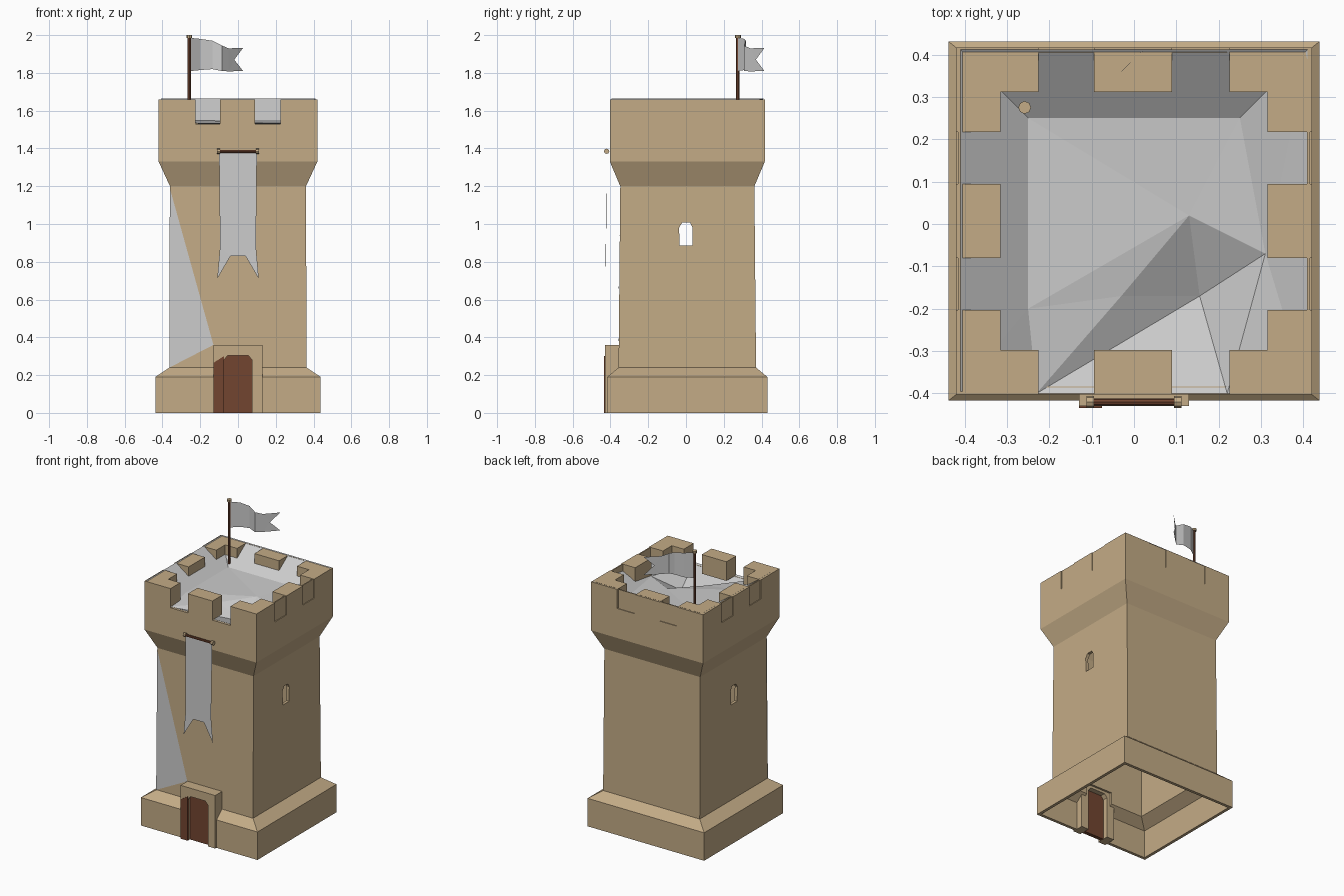
import bpy, bmesh, math
from mathutils import Vector

if "Cube" in bpy.data.objects:
    bpy.data.objects.remove(bpy.data.objects["Cube"])


def material(name, rgb):
    m = bpy.data.materials.new(name)
    m.diffuse_color = (*rgb, 1)
    m.use_nodes = True
    m.node_tree.nodes["Principled BSDF"].inputs["Base Color"].default_value = m.diffuse_color
    return m


STONE = material("stone", (0.55, 0.41, 0.24))
WOOD = material("wood", (0.17, 0.06, 0.03))


def mesh(name, verts, faces, mat=None):
    bm = bmesh.new()
    vs = [bm.verts.new(v) for v in verts]
    for f in faces:
        bm.faces.new([vs[i] for i in f])
    bmesh.ops.recalc_face_normals(bm, faces=bm.faces)
    me = bpy.data.meshes.new(name)
    bm.to_mesh(me)
    bm.free()
    ob = bpy.data.objects.new(name, me)
    bpy.context.collection.objects.link(ob)
    if mat:
        me.materials.append(mat)
    return ob


def prism(name, pts, axis, a, b, mat=None):
    """Extrude a 2D outline along an axis from a to b."""
    def put(p, d):
        v = list(p)
        v.insert(axis, d)
        return v
    n = len(pts)
    verts = [put(p, a) for p in pts] + [put(p, b) for p in pts]
    faces = [range(n), range(n, 2 * n)]
    faces += [(i, (i + 1) % n, n + (i + 1) % n, n + i) for i in range(n)]
    return mesh(name, verts, faces, mat)


def rect(x0, x1, y0, y1):
    return [(x0, y0), (x1, y0), (x1, y1), (x0, y1)]


def rod(name, p, q, r, mat, sides=8):
    p, q = Vector(p), Vector(q)
    bpy.ops.mesh.primitive_cylinder_add(vertices=sides, radius=r, depth=(q - p).length, location=(p + q) / 2)
    ob = bpy.context.object
    ob.rotation_euler = (q - p).to_track_quat('Z', 'Y').to_euler()
    ob.name = name
    ob.data.materials.append(mat)


def cut(ob, cutter):
    m = ob.modifiers.new("cut", 'BOOLEAN')
    m.operation, m.object, m.solver = 'DIFFERENCE', cutter, 'EXACT'
    cutter.hide_render = True
    cutter.display_type = 'WIRE'


# Hollow tower wall: outer rings going up, inner rings coming down
CY = 0.007
outer = [(0.438, 0.424, 0), (0.438, 0.424, 0.19), (0.363, 0.364, 0.24),
         (0.36, 0.355, 1.2), (0.42, 0.41, 1.33), (0.42, 0.41, 1.53)]
rings = outer + [(x - 0.02, y - 0.02, z) for x, y, z in reversed(outer)]
verts = [(sx * x, CY + sy * y, z) for x, y, z in rings
         for sx, sy in ((-1, -1), (1, -1), (1, 1), (-1, 1))]
n = len(rings)
faces = [(4 * i + k, 4 * i + (k + 1) % 4, 4 * ((i + 1) % n) + (k + 1) % 4, 4 * ((i + 1) % n) + k)
         for i in range(n) for k in range(4)]
wall = mesh("tower_wall", verts, faces, STONE)

# Window openings through both side walls, and the doorway
cut(wall, prism("window_cutter", [(-0.033, 0.885), (0.033, 0.885), (0.035, 0.98), (0.022, 1.008),
                                  (-0.02, 1.008), (-0.037, 0.98)], 0, -0.6, 0.6))
cut(wall, prism("doorway_cutter", rect(-0.1, 0.1, -0.1, 0.32), 1, -0.6, -0.2))

# Battlements: L-shaped corners and centre blocks
for sx in (-1, 1):
    for sy in (-1, 1):
        L = [(0.42, 0.41), (0.225, 0.41), (0.225, 0.305), (0.315, 0.305), (0.315, 0.21), (0.42, 0.21)]
        prism("corner_merlon", [(sx * x, CY + sy * y) for x, y in L], 2, 1.53, 1.66, STONE)
for s in (-1, 1):
    prism("side_merlon", rect(*sorted((s * 0.315, s * 0.42)), -0.08, 0.095), 2, 1.53, 1.66, STONE)
    prism("end_merlon", rect(-0.095, 0.09, *sorted((CY + s * 0.305, CY + s * 0.41))), 2, 1.53, 1.66, STONE)

# Thin panels closing the gaps at the sides and back
for a, b in ((-0.205, -0.08), (0.095, 0.22)):
    for s in (-1, 1):
        prism("side_gap_panel", rect(*sorted((s * 0.408, s * 0.415)), a, b), 2, 1.53, 1.66, STONE)
    prism("back_gap_panel", rect(a - 0.02, b, 0.405, 0.412), 2, 1.53, 1.66, STONE)

# Sagging roof sheet
A, B, C, H, D, K, P, Q, S, E, F, G, R = range(13)
mesh("roof_sheet", [
    (-0.41, 0.412, 1.664), (0.41, 0.412, 1.664), (-0.41, -0.395, 1.664), (-0.23, -0.4, 1.535),
    (0.22, -0.4, 1.535), (0.41, -0.4, 1.535), (-0.25, 0.25, 1.55), (0.25, 0.25, 1.55),
    (-0.25, -0.2, 1.55), (0.13, 0.02, 1.54), (0.155, -0.17, 1.45), (-0.03, -0.17, 1.53), (0.31, -0.07, 1.54)],
    [(A, C, S), (A, S, P), (A, P, Q), (A, Q, B), (C, H, S), (H, G, S), (H, D, F), (H, F, G), (D, K, R),
     (D, R, F), (R, E, F), (E, G, F), (S, G, E), (P, S, E), (P, E, Q), (Q, E, R), (B, Q, R), (B, R, K)])

# Grey patch on the lower left of the front
mesh("wall_patch", [(-0.361, -0.351, 1.19), (-0.363, -0.360, 0.24), (-0.13, -0.359, 0.36)], [(0, 1, 2)])

# Door frame, door and open leaf
prism("door_frame", [(-0.13, 0), (-0.13, 0.36), (0.13, 0.36), (0.13, 0), (0.075, 0), (0.075, 0.28),
                     (0.055, 0.303), (-0.055, 0.303), (-0.075, 0.28), (-0.075, 0)], 1, -0.43, -0.35, STONE)
prism("door", rect(-0.075, 0.075, 0, 0.303), 1, -0.41, -0.385, WOOD)
prism("door_leaf", [(-0.13, 0), (-0.075, 0), (-0.075, 0.3), (-0.13, 0.265)], 1, -0.434, -0.42, WOOD)

# Hanging banner with swallowtail
mesh("banner", [(-0.1, -0.42, 1.385), (0.1, -0.42, 1.385), (0.095, -0.425, 0.83 + 0.05), (0.11, -0.427, 0.71),
                (0.04, -0.423, 0.83), (-0.04, -0.423, 0.83), (-0.11, -0.427, 0.71), (-0.095, -0.425, 0.88)],
     [(0, 1, 2, 4, 5, 7), (2, 3, 4), (5, 6, 7)])
rod("banner_rod", (-0.1, -0.42, 1.385), (0.1, -0.42, 1.385), 0.008, WOOD)
for s in (-1, 1):
    rod("banner_rod_end", (s * 0.095, -0.42, 1.385), (s * 0.112, -0.42, 1.385), 0.014, STONE)

# Flagpole with cap
rod("flagpole", (-0.258, 0.275, 1.53), (-0.258, 0.275, 1.99), 0.009, WOOD)
rod("pole_cap", (-0.258, 0.275, 1.985), (-0.258, 0.275, 2.0), 0.015, STONE)

# Waving flag: x, y, top, bottom along its length, then two tails
strip = [(-0.25, 0.275, 1.985, 1.81), (-0.2, 0.308, 1.98, 1.815), (-0.135, 0.317, 1.97, 1.82),
         (-0.085, 0.306, 1.945, 1.81), (-0.05, 0.34, 1.93, 1.808)]
verts = [(x, y, z) for x, y, t, b in strip for z in (t, b)]
verts += [(0.027, 0.415, 1.932), (-0.02, 0.37, 1.87), (0.027, 0.415, 1.81)]
faces = [(2 * i, 2 * i + 1, 2 * i + 3, 2 * i + 2) for i in range(4)]
mesh("flag", verts, faces + [(8, 9, 11), (8, 11, 10), (9, 12, 11)])
